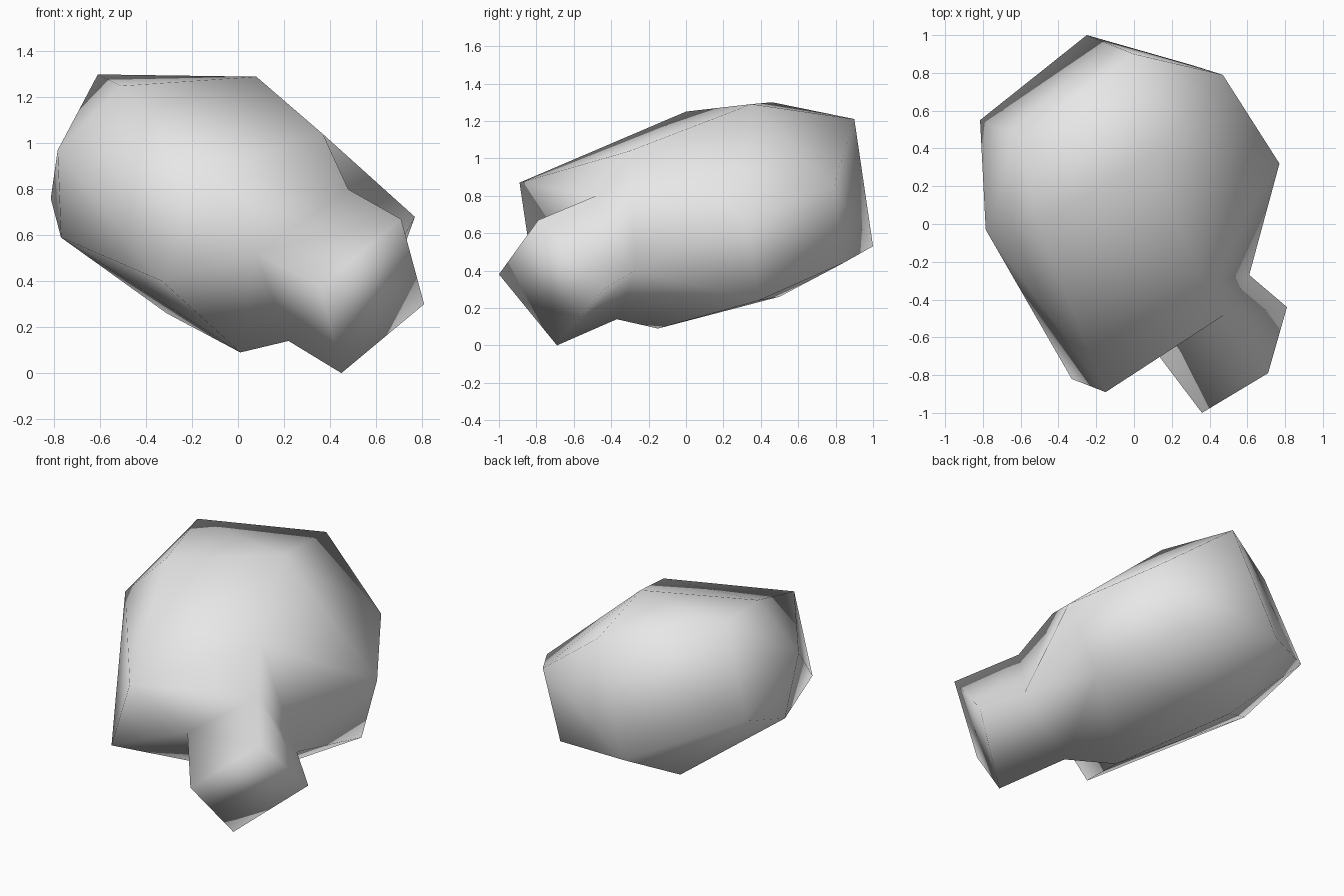
import bpy
import bmesh

if "Cube" in bpy.data.objects:
    bpy.data.objects.remove(bpy.data.objects["Cube"])

bm = bmesh.new()


def ring(points):
    return [bm.verts.new(p) for p in points]


# Open rim of the body, where the stub grows out
rim = ring([(-0.15, -0.89, 0.87), (0.37, -0.30, 1.04), (0.77, 0.32, 0.68),
            (0.61, 0.39, 0.24), (0.01, -0.15, 0.09), (-0.33, -0.82, 0.40)])

# Corners of the faceted body: left side, top, back
ring([(-0.785, -0.03, 0.97), (-0.77, 0.09, 0.59), (-0.815, 0.55, 0.76),
      (-0.51, 0.0, 1.25), (-0.61, 0.46, 1.30), (0.08, 0.35, 1.29),
      (0.0, 0.90, 1.21), (0.47, 0.79, 0.85), (0.31, 0.84, 0.44),
      (-0.25, 1.0, 0.53), (-0.31, 0.50, 0.26)])

# Body shell, opened at the rim
bmesh.ops.convex_hull(bm, input=bm.verts[:])
opening = [f for f in bm.faces if all(v in rim for v in f.verts)]
bmesh.ops.delete(bm, geom=opening, context='FACES_KEEP_BOUNDARY')
for e in [e for e in bm.edges if not e.link_faces]:
    bm.edges.remove(e)

# Stub: root and tip rings, running top, right, bottom, left
root = ring([(0.48, -0.48, 0.80), (0.61, -0.27, 0.40),
             (0.22, -0.37, 0.14), (0.08, -0.63, 0.52)])
tip = ring([(0.71, -0.79, 0.67), (0.81, -0.44, 0.30),
            (0.45, -0.69, 0.0), (0.36, -1.0, 0.38)])
for i in range(4):
    j = (i + 1) % 4
    bm.faces.new((root[i], root[j], tip[j], tip[i]))
bm.faces.new(tip)

# Collar joining the rim to the stub root
a, b, c, d, e, f = rim
top, right, bottom, left = root
for face in ((a, b, top, left), (b, c, right, top), (c, d, right),
             (d, e, bottom, right), (e, f, left, bottom), (f, a, left)):
    bm.faces.new(face)

bmesh.ops.recalc_face_normals(bm, faces=bm.faces[:])
for face in bm.faces:
    face.smooth = True

mesh = bpy.data.meshes.new("boulder")
bm.to_mesh(mesh)
bm.free()
boulder = bpy.data.objects.new("boulder", mesh)
bpy.context.collection.objects.link(boulder)

grey = bpy.data.materials.new("light grey")
grey.diffuse_color = (0.8, 0.8, 0.8, 1)
grey.use_nodes = True
grey.node_tree.nodes["Principled BSDF"].inputs["Base Color"].default_value = grey.diffuse_color
mesh.materials.append(grey)
